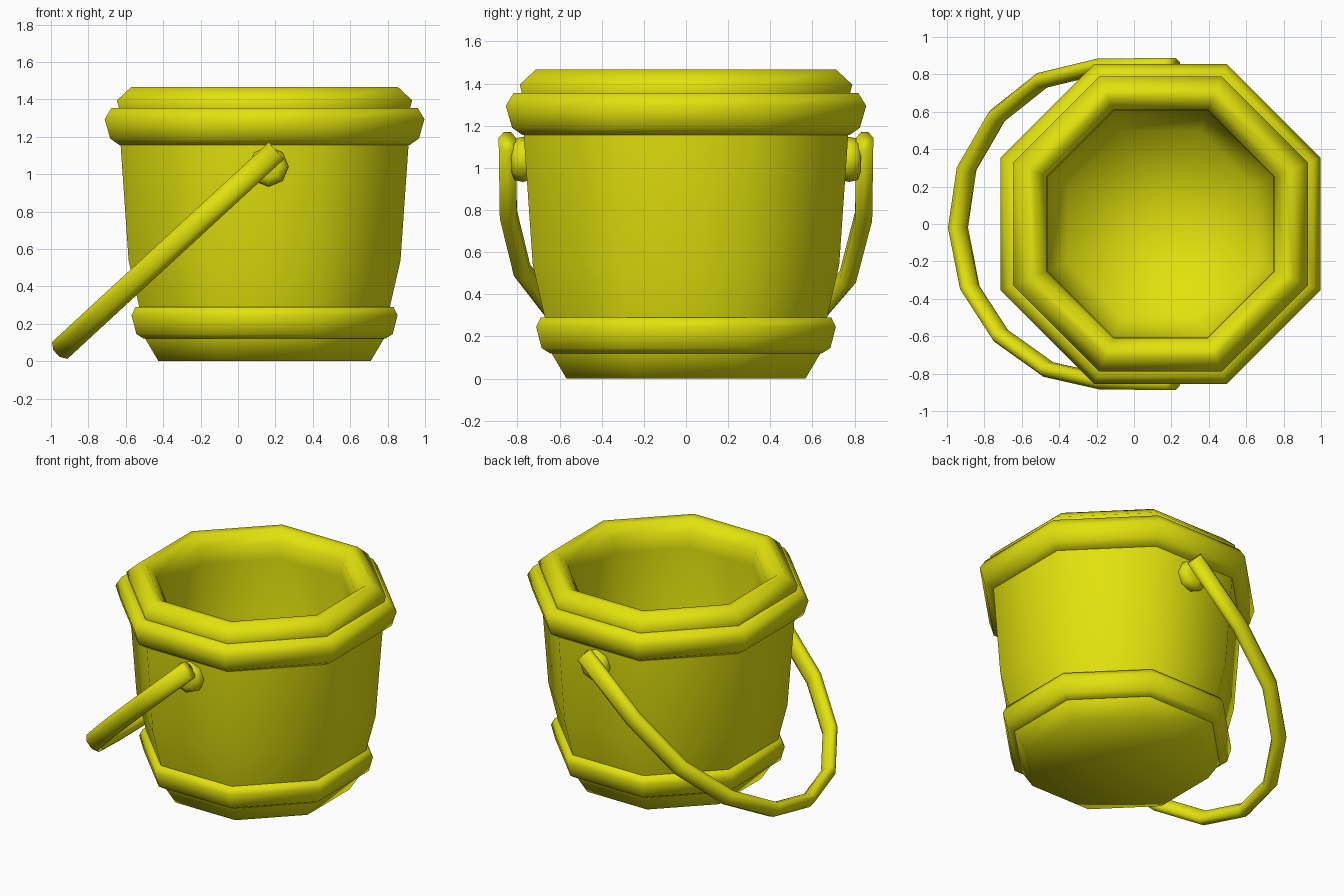
import bpy, bmesh, math
from mathutils import Vector

cube = bpy.data.objects.get("Cube")
if cube:
    bpy.data.objects.remove(cube)

SIDES = 8
CENTRE = Vector((0.142, 0, 0))

yellow = bpy.data.materials.new("yellow_plastic")
yellow.use_nodes = True
yellow.diffuse_color = (0.76, 0.76, 0.004, 1)
bsdf = next(n for n in yellow.node_tree.nodes if n.type == 'BSDF_PRINCIPLED')
bsdf.inputs["Base Color"].default_value = yellow.diffuse_color


def finish(name, bm):
    """Turn the bmesh into a smooth yellow object."""
    for face in bm.faces:
        face.smooth = True
    mesh = bpy.data.meshes.new(name)
    bm.to_mesh(mesh)
    bm.free()
    mesh.materials.append(yellow)
    bpy.context.collection.objects.link(bpy.data.objects.new(name, mesh))


def bridge(bm, a, b):
    """Join two rings; a ring of one vertex makes a fan."""
    for j in range(SIDES):
        k = (j + 1) % SIDES
        if len(a) == 1:
            bm.faces.new((a[0], b[k], b[j]))
        elif len(b) == 1:
            bm.faces.new((a[j], a[k], b[0]))
        else:
            bm.faces.new((a[j], a[k], b[k], b[j]))


def add_ring(bm, centre, u, v, turn):
    """Octagon (or a single point when u has no length) around a centre."""
    count = SIDES if u.length > 0 else 1
    angles = [(j + turn) * math.tau / SIDES for j in range(count)]
    return [bm.verts.new(centre + u * math.cos(t) + v * math.sin(t)) for t in angles]


def lathe(name, profile, closed=False):
    """Spin (distance to flat side, height) points into an octagonal part."""
    bm = bmesh.new()
    rings = []
    for r, z in profile:
        rad = r / math.cos(math.pi / SIDES)
        rings.append(add_ring(bm, CENTRE + Vector((0, 0, z)),
                              Vector((rad, 0, 0)), Vector((0, rad, 0)), 0.5))
    for a, b in zip(rings, rings[1:]):
        bridge(bm, a, b)
    if closed:
        bridge(bm, rings[-1], rings[0])
    finish(name, bm)


# Bucket: underside, outer wall, rolled rim, then the bowl-shaped inside
lathe("bucket", [(0, 0), (0.567, 0), (0.638, 0.12), (0.67, 0.29), (0.727, 0.54),
                 (0.77, 1.16), (0.775, 1.34), (0.789, 1.395), (0.713, 1.466),
                 (0.668, 1.46), (0.61, 1.39), (0.605, 1.28), (0.62, 0.54),
                 (0.50, 0.14), (0, 0.10)])

# Raised bands
lathe("lower_band", [(0.60, 0.12), (0.645, 0.12), (0.685, 0.145), (0.711, 0.245),
                     (0.69, 0.29), (0.60, 0.29)], closed=True)
lathe("upper_band", [(0.72, 1.155), (0.775, 1.155), (0.825, 1.19), (0.855, 1.294),
                     (0.818, 1.355), (0.72, 1.355)], closed=True)

# Handle pivots, front and back
for side, label in ((-1, "front"), (1, "back")):
    bm = bmesh.new()
    rings = [add_ring(bm, Vector((0.163, side * y, 1.04)),
                      Vector((r, 0, 0)), Vector((0, 0, r)), 0)
             for r, y in ((0, 0.72), (0.095, 0.72), (0.107, 0.775),
                          (0.098, 0.815), (0.06, 0.83), (0, 0.83))]
    for a, b in zip(rings, rings[1:]):
        bridge(bm, a, b)
    bmesh.ops.recalc_face_normals(bm, faces=bm.faces)
    finish(label + "_pivot", bm)

# Swinging handle: an arc in a tilted plane, with an oval section
top = Vector((0.205, 0, 1.125))
down = Vector((-1.15, 0, -1.06)).normalized()
across = Vector((0, 1, 0))
normal = down.cross(across)
arc = [(0.205, 0.848), (-0.18, 0.843), (-0.492, 0.768), (-0.732, 0.577), (-0.895, 0.295),
       (-0.941, -0.02), (-0.878, -0.34), (-0.712, -0.597), (-0.458, -0.778),
       (-0.17, -0.843), (0.205, -0.848)]
points = [top + down * ((x - top.x) / down.x) + across * y for x, y in arc]
bm = bmesh.new()
rings = []
for i, p in enumerate(points):
    tangent = (points[min(i + 1, len(points) - 1)] - points[max(i - 1, 0)]).normalized()
    rings.append(add_ring(bm, p, normal * 0.066, tangent.cross(normal) * 0.044, 0.5))
for a, b in zip(rings, rings[1:]):
    bridge(bm, a, b)
bm.faces.new(rings[0])
bm.faces.new(rings[-1])
bmesh.ops.recalc_face_normals(bm, faces=bm.faces)
finish("handle", bm)
